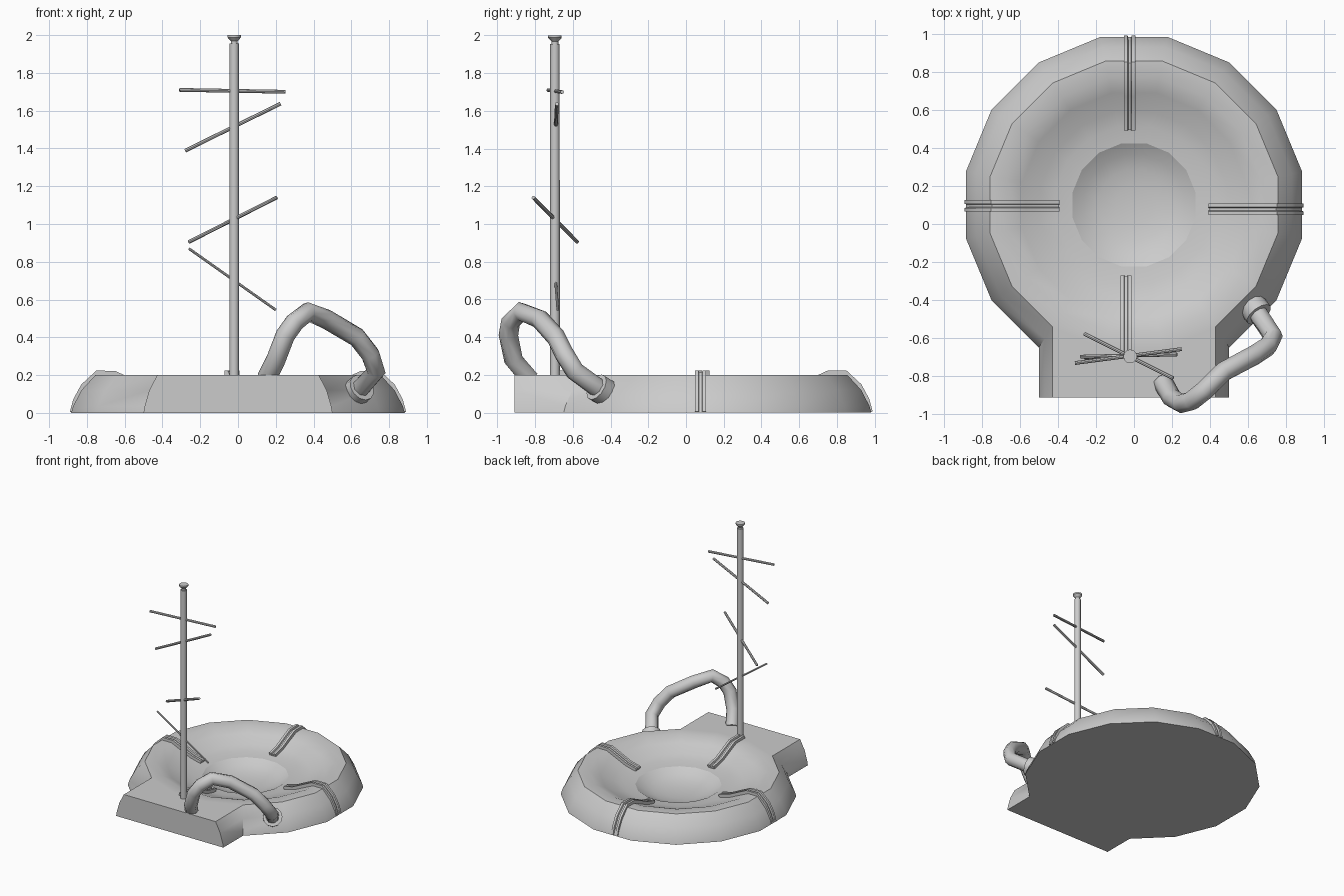
import bpy, bmesh, math
from mathutils import Vector

if "Cube" in bpy.data.objects:
    bpy.data.objects.remove(bpy.data.objects["Cube"])

CY = 0.1      # centre of the round base in y
N = 16


def finish(name, bm, smooth=True, angle=40):
    bmesh.ops.recalc_face_normals(bm, faces=bm.faces)
    me = bpy.data.meshes.new(name)
    bm.to_mesh(me)
    bm.free()
    ob = bpy.data.objects.new(name, me)
    bpy.context.collection.objects.link(ob)
    if smooth:
        bpy.ops.object.select_all(action='DESELECT')
        bpy.context.view_layer.objects.active = ob
        ob.select_set(True)
        bpy.ops.object.shade_smooth_by_angle(angle=math.radians(angle))
    return ob


def lathe(bm, profile, centre, n, offset=0.0):
    """Rings of (radius, z) points; returns the list of face bands."""
    rings = []
    for r, z in profile:
        if r == 0:
            rings.append([bm.verts.new((centre[0], centre[1], z))] * n)
        else:
            rings.append([bm.verts.new((centre[0] + r * math.sin(a), centre[1] - r * math.cos(a), z))
                          for a in ((i + offset) * 2 * math.pi / n for i in range(n))])
    bands = []
    for a, b in zip(rings, rings[1:]):
        band = []
        for i in range(n):
            j = (i + 1) % n
            band.append(bm.faces.new(list(dict.fromkeys((a[i], a[j], b[j], b[i])))))
        bands.append(band)
    return bands


def rod(name, p, q, r, sides=8):
    p, q = Vector(p), Vector(q)
    bm = bmesh.new()
    bmesh.ops.create_cone(bm, cap_ends=True, segments=sides, radius1=r, radius2=r, depth=(q - p).length)
    rot = (q - p).to_track_quat('Z', 'Y').to_matrix().to_4x4()
    bm.transform(rot)
    bmesh.ops.translate(bm, verts=bm.verts, vec=(p + q) / 2)
    return finish(name, bm)


# Round base with a block drawn out of its front three segments
bm = bmesh.new()
outer = [(0.9, 0), (0.89, 0.035), (0.845, 0.12), (0.77, 0.2)]
inner = [(0.68, 0.2), (0.6, 0.165), (0.5, 0.12), (0.42, 0.1), (0.33, 0.09)]
bands = lathe(bm, outer + inner, (0, CY), N, 0.5)
front = [band[i] for band in bands[:3] for i in (14, 15, 0)]
res = bmesh.ops.extrude_face_region(bm, geom=front)
old = [f for f in front if f.is_valid]
for v in [g for g in res['geom'] if isinstance(g, bmesh.types.BMVert)]:
    v.co.y = -0.91
if old:
    bmesh.ops.delete(bm, geom=old, context='FACES')
rim = [e for e in bm.edges if e.is_boundary and all(v.co.z < 0.01 for v in e.verts)]
bmesh.ops.contextual_create(bm, geom=rim)
finish("base", bm)

# Shallow bowl in the middle
bm = bmesh.new()
lathe(bm, [(0.33, 0.09), (0.27, 0.055), (0.19, 0.03), (0.1, 0.018), (0, 0.014)], (0, CY), N, 0.5)
bowl = finish("bowl", bm)
bowl.data.flip_normals() if bowl.data.polygons[0].normal.z < 0 else None


# Grooved straps lying over the ring
SECTION = [(-0.03, -0.03), (-0.03, 0), (-0.011, 0), (-0.007, -0.012),
           (0.007, -0.012), (0.011, 0), (0.03, 0), (0.03, -0.03)]
OVER = [(0.89, 0.005), (0.873, 0.07), (0.83, 0.15), (0.75, 0.224), (0.65, 0.222),
        (0.57, 0.185), (0.48, 0.142), (0.39, 0.12)]


def strap(name, path, direction, side):
    d = Vector((*direction, 0))
    t = Vector((-direction[1], direction[0], 0))
    origin = Vector((0, CY, 0)) + t * side
    bm = bmesh.new()
    rows = []
    for i, (r, z) in enumerate(path):
        a, b = path[max(i - 1, 0)], path[min(i + 1, len(path) - 1)]
        tan = Vector((b[0] - a[0], b[1] - a[1])).normalized()
        nr, nz = tan.y, -tan.x      # outward normal in the radial plane
        rows.append([bm.verts.new(origin + t * u + d * (r + nr * h) + Vector((0, 0, max(z + nz * h, 0))))
                     for u, h in SECTION])
    k = len(SECTION)
    for a, b in zip(rows, rows[1:]):
        for i in range(k):
            bm.faces.new((a[i], a[(i + 1) % k], b[(i + 1) % k], b[i]))
    bm.faces.new(rows[0])
    bm.faces.new(rows[-1])
    finish(name, bm, angle=35)


strap("strap_right", OVER, (1, 0), -0.023)
strap("strap_left", OVER, (-1, 0), 0.005)
strap("strap_back", OVER, (0, 1), 0.023)
strap("strap_front", [(0.78, 0.224)] + OVER[4:-1] + [(0.37, 0.12)], (0, -1), -0.042)

# Pole with a flared cap
PX, PY = -0.02, -0.695
bm = bmesh.new()
lathe(bm, [(0, 0.15), (0.026, 0.15), (0.025, 1.955), (0, 1.955)], (PX, PY), 12)
finish("pole", bm)
bm = bmesh.new()
lathe(bm, [(0, 1.95), (0.018, 1.955), (0.018, 1.968), (0.036, 1.988), (0.036, 2.0), (0, 2.0)], (PX, PY), 12)
finish("pole_cap", bm)

# Crossbars
bars = [((-0.31, -0.73, 1.71), (0.25, -0.657, 1.70), 0.010),
        ((-0.28, -0.697, 1.388), (0.225, -0.685, 1.637), 0.010),
        ((-0.26, -0.577, 0.905), (0.205, -0.81, 1.14), 0.010),
        ((-0.26, -0.705, 0.87), (0.2, -0.68, 0.545), 0.007)]
for i, (p, q, r) in enumerate(bars):
    rod(f"crossbar_{i + 1}", p, q, r)

# Bent hose and its collar
path = [(0.15, -0.83, 0.18), (0.2, -0.915, 0.28), (0.25, -0.942, 0.41), (0.3, -0.93, 0.48),
        (0.37, -0.875, 0.535), (0.47, -0.775, 0.495), (0.63, -0.69, 0.40),
        (0.70, -0.645, 0.31), (0.73, -0.59, 0.22), (0.63, -0.44, 0.11)]
cu = bpy.data.curves.new("hose", 'CURVE')
cu.dimensions = '3D'
cu.bevel_depth = 0.052
cu.bevel_resolution = 2
cu.use_fill_caps = True
sp = cu.splines.new('POLY')
sp.points.add(len(path) - 1)
for pt, co in zip(sp.points, path):
    pt.co = (*co, 1)
sp.use_smooth = True
bpy.context.collection.objects.link(bpy.data.objects.new("hose", cu))
rod("hose_collar", (0.656, -0.475, 0.135), (0.615, -0.42, 0.10), 0.075, 12)
